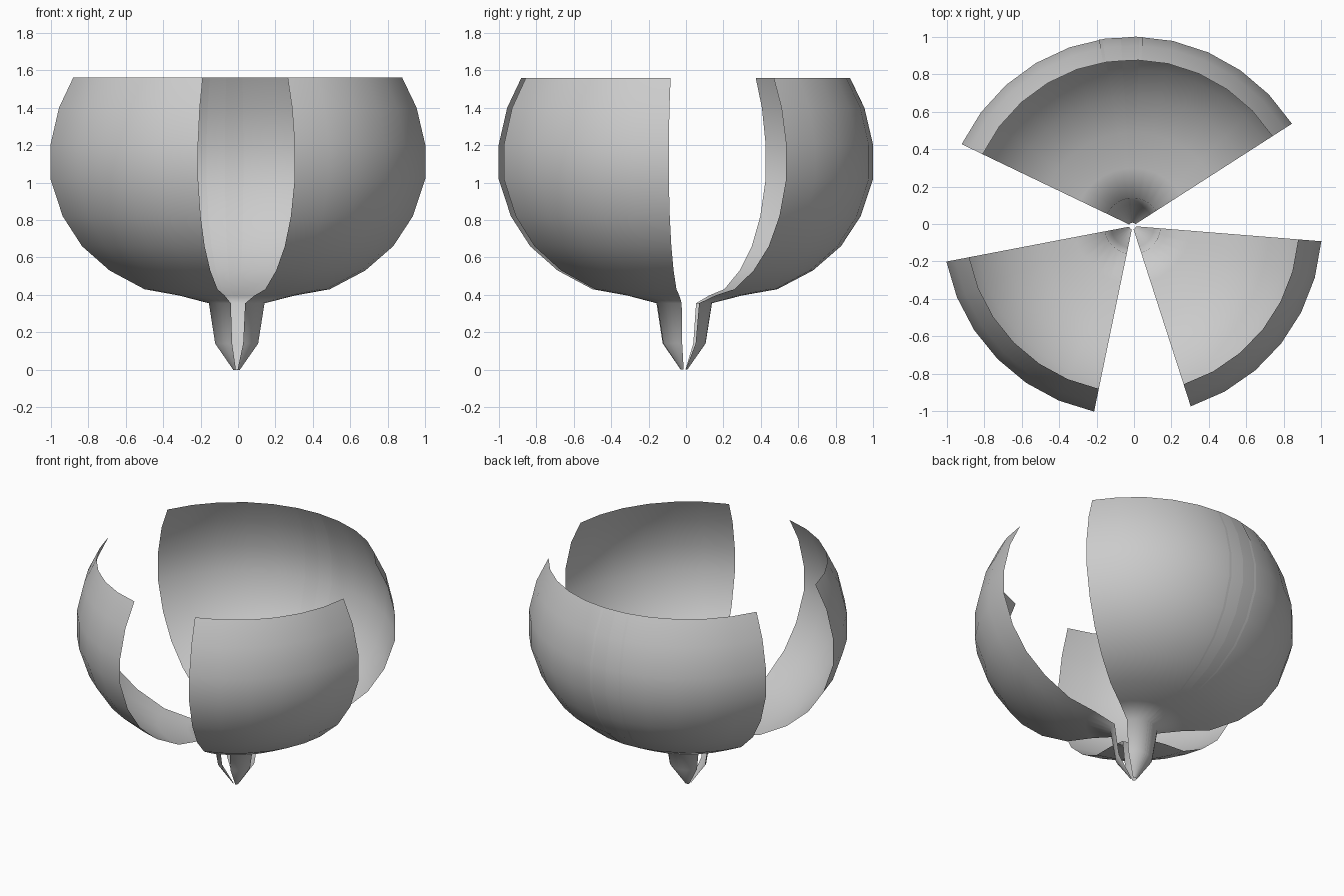
import bpy
import bmesh
from math import radians, cos, sin

cube = bpy.data.objects.get("Cube")
if cube:
    bpy.data.objects.remove(cube, do_unlink=True)

# Plain grey for every petal
grey = bpy.data.materials.new("light_grey")
grey.use_nodes = True
colour = (0.6, 0.6, 0.6, 1.0)
grey.diffuse_color = colour
grey.node_tree.nodes["Principled BSDF"].inputs["Base Color"].default_value = colour

# Cup outline as (radius, height): pointed stem, flared shoulder, round bowl
PROFILE = [(0.018, 0), (0.116, 0.14), (0.15, 0.355), (0.31, 0.396),
           (0.50, 0.43), (0.69, 0.53), (0.84, 0.66), (0.945, 0.82),
           (1.012, 1.02), (1.012, 1.2), (0.965, 1.4), (0.888, 1.56)]
CENTRE = (-0.008, -0.011)
STEPS, STEP = 6, 11.25


def petal(name, start):
    """Sweep the outline part of the way round the vertical axis."""
    bm = bmesh.new()
    columns = []
    for i in range(STEPS + 1):
        a = radians(start + i * STEP)
        columns.append([bm.verts.new((CENTRE[0] + r * cos(a), CENTRE[1] + r * sin(a), z))
                        for r, z in PROFILE])
    for left, right in zip(columns, columns[1:]):
        for j in range(len(PROFILE) - 1):
            face = bm.faces.new((left[j], right[j], right[j + 1], left[j + 1]))
            face.smooth = True
    mesh = bpy.data.meshes.new(name)
    bm.to_mesh(mesh)
    bm.free()
    mesh.materials.append(grey)
    bpy.context.collection.objects.link(bpy.data.objects.new(name, mesh))


# Four equal petals; the two at the back overlap
for name, start in (("back_left_petal", 32.7), ("back_right_petal", 86.9),
                    ("front_right_petal", 190.8), ("front_left_petal", 287.9)):
    petal(name, start)
